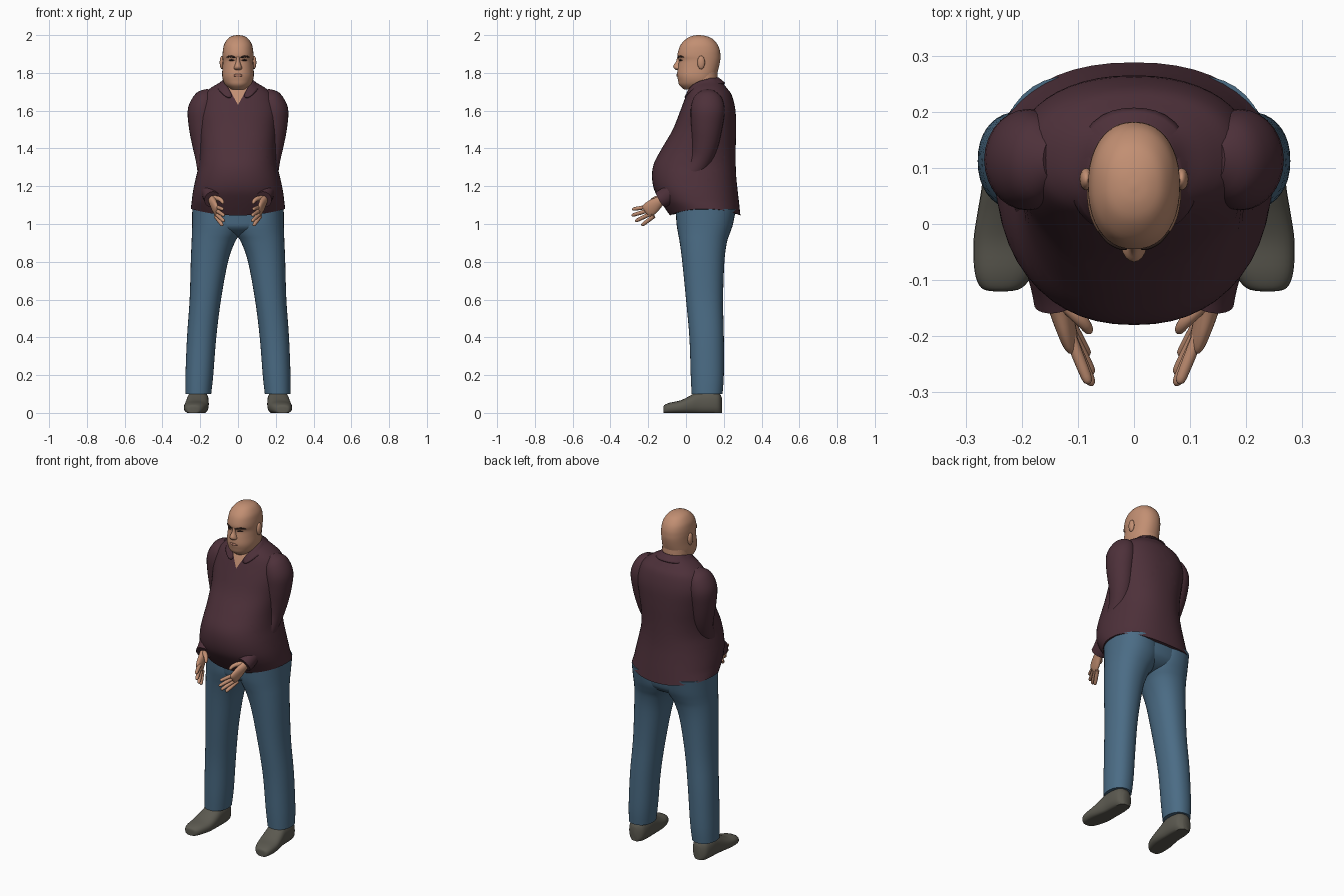
import bpy, bmesh, math
from mathutils import Vector


def material(name, r, g, b):
    m = bpy.data.materials.new(name)
    m.diffuse_color = (r, g, b, 1)
    return m


SHIRT = material("plum_shirt", .075, .03, .042)
JEANS = material("blue_denim", .07, .15, .235)
SKIN = material("skin", .54, .275, .17)
SHOE = material("grey_shoe", .105, .1, .08)
DARK = material("dark_hair", .03, .016, .013)
LIP = material("lip", .42, .19, .13)


def finish(name, bm, mat, mirror=False, merge=False):
    bmesh.ops.recalc_face_normals(bm, faces=bm.faces)
    me = bpy.data.meshes.new(name)
    bm.to_mesh(me)
    bm.free()
    me.materials.append(mat)
    me.polygons.foreach_set("use_smooth", [True] * len(me.polygons))
    me.set_sharp_from_angle(angle=math.radians(50))
    ob = bpy.data.objects.new(name, me)
    bpy.context.collection.objects.link(ob)
    if mirror:
        mod = ob.modifiers.new("mirror", 'MIRROR')
        mod.use_mirror_merge = merge
    return ob


def interpolate(rows, steps):
    """Catmull-Rom through rows of numbers."""
    out = []
    for i in range(len(rows) - 1):
        p0, p1 = rows[max(i - 1, 0)], rows[i]
        p2, p3 = rows[i + 1], rows[min(i + 2, len(rows) - 1)]
        for s in range(steps):
            t = s / steps
            out.append([.5 * (2 * b + (c - a) * t + (2 * a - 5 * b + 4 * c - d) * t * t
                              + (3 * b - a - 3 * c + d) * t ** 3)
                        for a, b, c, d in zip(p0, p1, p2, p3)])
    out.append(list(rows[-1]))
    return out


def loft(name, rings, mat, n=32, e=2.0, steps=4, mirror=False, adjust=None):
    """Skin superellipse rings; a ring is centre + two half-axis vectors."""
    bm = bmesh.new()
    loops = []
    for r in interpolate(rings, steps):
        c, u, v = Vector(r[0:3]), Vector(r[3:6]), Vector(r[6:9])
        loop = []
        for k in range(n):
            a = 2 * math.pi * k / n
            ca, sa = math.cos(a), math.sin(a)
            p = c + u * math.copysign(abs(ca) ** (2 / e), ca) + v * math.copysign(abs(sa) ** (2 / e), sa)
            loop.append(bm.verts.new(adjust(p) if adjust else p))
        loops.append(loop)
    for a, b in zip(loops, loops[1:]):
        for k in range(n):
            bm.faces.new((a[k], a[(k + 1) % n], b[(k + 1) % n], b[k]))
    bm.faces.new(loops[0])
    bm.faces.new(loops[-1])
    return finish(name, bm, mat, mirror)


def flat(z, x0, x1, y0, y1):
    return ((x0 + x1) / 2, (y0 + y1) / 2, z, (x1 - x0) / 2, 0, 0, 0, (y1 - y0) / 2, 0)


def level(z, hw, y0, y1):
    return flat(z, -hw, hw, y0, y1)


def tube(name, pts, mat, hint=(1, 0, 0), **kw):
    """Points are x, y, z, radius along hint, radius across."""
    rings = []
    for i, p in enumerate(pts):
        d = Vector(pts[min(i + 1, len(pts) - 1)][:3]) - Vector(pts[max(i - 1, 0)][:3])
        v = d.cross(Vector(hint)).normalized()
        u = v.cross(d).normalized()
        rings.append((*p[:3], *(u * p[3]), *(v * p[4])))
    return loft(name, rings, mat, mirror=True, **kw)


# Shirt body with dipping hem
def hem(p):
    if p.z < 1.12:
        p.z += .035 * min(1, (p.x / .25) ** 2) * (1.12 - p.z) / .075
    return p


shirt = loft("shirt_body", [level(*r) for r in (
    (1.772, .07, .06, .172), (1.75, .095, .04, .192), (1.72, .145, .018, .216),
    (1.68, .188, .0, .243), (1.6, .212, -.03, .262), (1.5, .205, -.07, .265),
    (1.4, .2, -.128, .263), (1.32, .206, -.17, .263), (1.25, .222, -.18, .266),
    (1.18, .237, -.168, .273), (1.12, .245, -.135, .28), (1.045, .25, -.085, .288))],
    SHIRT, n=48, e=2.25, adjust=hem)

# Open V neck: cut the shirt cleanly and colour the opening as skin
shirt.data.materials.append(SKIN)
bm = bmesh.new()
bm.from_mesh(shirt.data)
for s in (1, -1):
    bmesh.ops.bisect_plane(bm, geom=bm.verts[:] + bm.edges[:] + bm.faces[:], dist=1e-5,
                           plane_co=(0, 0, 1.63), plane_no=(s, 0, -.55))
for f in bm.faces:
    c = f.calc_center_median()
    if c.y < .07 and abs(c.x) < .55 * (c.z - 1.63):
        f.material_index = 1
bm.to_mesh(shirt.data)
bm.free()

# Folded collar
top = ((.022, -.004, 1.672), (.06, .018, 1.735), (.088, .085, 1.765), (.06, .16, 1.775), (0, .18, 1.776))
low = ((.055, -.014, 1.665), (.1, .012, 1.705), (.125, .085, 1.738), (.08, .196, 1.745), (0, .213, 1.748))
bm = bmesh.new()
tv = [bm.verts.new(p) for p in top]
lv = [bm.verts.new(p) for p in low]
for i in range(4):
    bm.faces.new((tv[i], tv[i + 1], lv[i + 1], lv[i]))
collar = finish("shirt_collar", bm, SHIRT, mirror=True, merge=True)
collar.modifiers.new("smooth", 'SUBSURF').levels = 2
collar.modifiers.new("thickness", 'SOLIDIFY').thickness = .007

# Sleeves: bent arm from shoulder to cuff
tube("sleeve", ((.14, .115, 1.695, .03, .04), (.168, .115, 1.665, .06, .075), (.188, .115, 1.605, .077, .09),
                (.188, .11, 1.52, .073, .083), (.178, .1, 1.42, .064, .07), (.168, .075, 1.335, .055, .058),
                (.166, .02, 1.255, .045, .052), (.157, -.05, 1.19, .042, .048),
                (.143, -.105, 1.147, .042, .048), (.136, -.135, 1.13, .043, .047)), SHIRT, n=28)

# Hands: palm, four fingers, thumb
tube("palm", ((.14, -.11, 1.14, .022, .025), (.134, -.14, 1.12, .021, .028),
              (.124, -.175, 1.093, .018, .038), (.114, -.205, 1.07, .014, .038),
              (.111, -.214, 1.063, .006, .028)), SKIN, n=20, steps=3)
for name, z0, y0, tip in (("index_finger", 1.093, -.208, (.08, -.285, 1.078)),
                          ("middle_finger", 1.075, -.208, (.074, -.288, 1.045)),
                          ("ring_finger", 1.057, -.2, (.074, -.268, 1.015)),
                          ("little_finger", 1.042, -.188, (.082, -.235, .992))):
    a, b = Vector((.118, y0 + .018, z0)), Vector(tip)
    tube(name, [(*a.lerp(b, t), r, r) for t, r in
                ((0, .011), (.5, .0105), (.85, .0095), (.96, .007), (1, .002))], SKIN, n=12, steps=2)
tube("thumb", ((.13, -.135, 1.137, .014, .015), (.105, -.16, 1.135, .013, .013), (.088, -.178, 1.125, .011, .011),
               (.08, -.19, 1.112, .008, .008), (.078, -.194, 1.108, .002, .002)), SKIN, n=12, steps=2)

# Trousers: hips and legs
loft("trouser_hips", [level(*r) for r in (
    (1.12, .236, -.06, .262), (1.02, .24, -.05, .25), (.98, .222, -.04, .232),
    (.95, .14, .0, .19), (.93, .04, .06, .12))], JEANS, n=40, e=2.2)
loft("trouser_leg", [flat(*r) for r in (
    (1.08, -.02, .242, -.055, .264), (1.0, -.03, .243, -.05, .249), (.95, -.012, .244, -.042, .232),
    (.9, .018, .246, -.033, .216), (.8, .053, .25, -.02, .203), (.6, .09, .256, 0, .196),
    (.4, .115, .27, .018, .2), (.2, .131, .278, .025, .2), (.1, .142, .278, .03, .193))],
    JEANS, n=36, e=2.2, mirror=True)

# Shoes, lofted from toe to heel with a flat sole
def sole(p):
    p.z = max(p.z, 0)
    return p


loft("shoe", [(cx, y, .45 * zt, hw, 0, 0, 0, 0, .55 * zt) for y, cx, hw, zt in (
    (-.12, .238, .012, .03), (-.114, .236, .036, .042), (-.085, .231, .053, .054), (-.03, .223, .063, .066),
    (.02, .217, .062, .09), (.07, .213, .058, .118), (.13, .212, .056, .12),
    (.172, .212, .046, .11), (.19, .212, .02, .08))], SHOE, n=28, e=2.5, mirror=True, adjust=sole)

# Head and neck
loft("head", [level(*r) for r in (
    (2.0, .004, .064, .072), (1.996, .028, .035, .102), (1.982, .053, .004, .138),
    (1.952, .073, -.026, .166), (1.92, .08, -.04, .179), (1.89, .082, -.045, .182),
    (1.865, .081, -.038, .181), (1.83, .082, -.043, .174), (1.79, .084, -.047, .163),
    (1.76, .079, -.042, .155), (1.735, .066, -.035, .15), (1.712, .042, -.01, .14))], SKIN, n=44, e=2.2)
loft("neck", [level(*r) for r in (
    (1.64, .08, .03, .16), (1.7, .08, .014, .165), (1.75, .078, .012, .168), (1.82, .074, .03, .165))],
    SKIN, n=32, e=2.1)

# Face features
loft("nose", [level(*r) for r in (
    (1.888, .009, -.045, -.015), (1.86, .011, -.053, -.015), (1.838, .018, -.067, -.015),
    (1.824, .022, -.064, -.015), (1.814, .012, -.05, -.02))], SKIN, n=16)
Z = (0, 0, 1)
tube("eyebrow", ((.013, -.044, 1.881, .003, .002), (.027, -.041, 1.885, .005, .004),
                 (.045, -.031, 1.888, .005, .004), (.063, -.012, 1.882, .002, .002)), DARK, hint=Z, n=10)
tube("eye", ((.02, -.036, 1.866, .001, .001), (.034, -.031, 1.868, .005, .004),
             (.05, -.02, 1.866, .001, .001)), DARK, hint=Z, n=10)
tube("lips", ((0, -.047, 1.787, .007, .004), (.014, -.046, 1.787, .006, .004),
              (.029, -.041, 1.784, .001, .001)), LIP, hint=Z, n=10)

# Ears
bm = bmesh.new()
bmesh.ops.create_uvsphere(bm, u_segments=16, v_segments=12, radius=1)
bmesh.ops.scale(bm, vec=(.012, .02, .036), verts=bm.verts)
bmesh.ops.translate(bm, vec=(.085, .08, 1.855), verts=bm.verts)
finish("ear", bm, SKIN, mirror=True)
